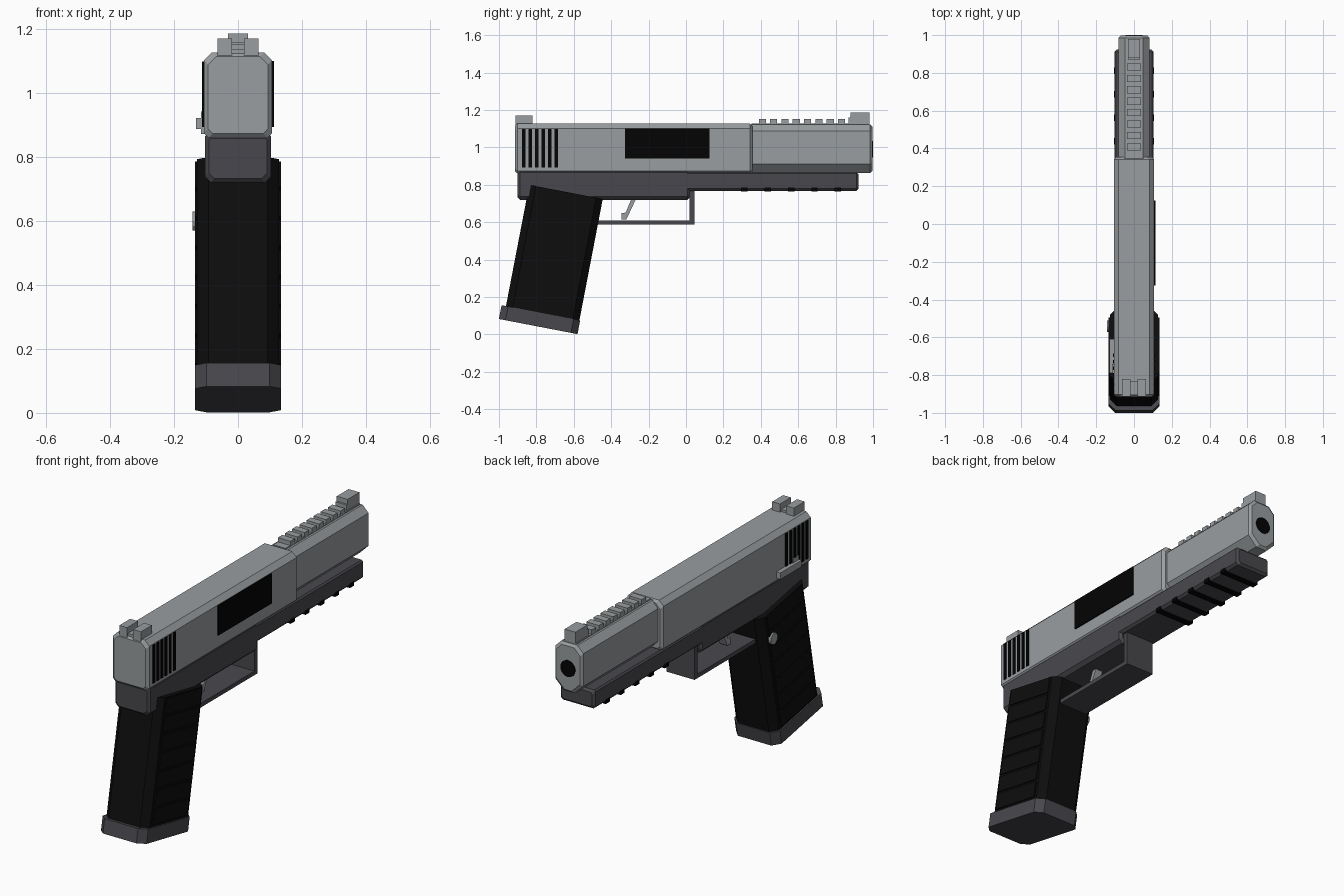
import bpy, bmesh, math
from mathutils import Matrix

if "Cube" in bpy.data.objects:
    bpy.data.objects.remove(bpy.data.objects["Cube"])


def material(name, rgb):
    m = bpy.data.materials.new(name)
    m.diffuse_color = (*rgb, 1)
    m.use_nodes = True
    m.node_tree.nodes["Principled BSDF"].inputs["Base Color"].default_value = m.diffuse_color
    return m


STEEL = material("steel grey", (0.32, 0.34, 0.35))
FRAME = material("dark grey", (0.066, 0.064, 0.074))
GRIP = material("grip black", (0.004, 0.004, 0.004))
BLACK = material("cut black", (0.001, 0.001, 0.001))


def finish(name, bm, mat, matrix=None):
    bmesh.ops.recalc_face_normals(bm, faces=bm.faces)
    if matrix:
        bm.transform(matrix)
    mesh = bpy.data.meshes.new(name)
    bm.to_mesh(mesh)
    bm.free()
    mesh.materials.append(mat)
    ob = bpy.data.objects.new(name, mesh)
    bpy.context.collection.objects.link(ob)
    return ob


def box(name, x, y, z, mat, bevel=0, upright_only=False, matrix=None):
    bm = bmesh.new()
    bmesh.ops.create_cube(bm, size=1)
    for v in bm.verts:
        for i, (lo, hi) in enumerate((x, y, z)):
            v.co[i] = hi if v.co[i] > 0 else lo
    if bevel:
        edges = [e for e in bm.edges if not upright_only
                 or abs(e.verts[0].co.z - e.verts[1].co.z) > 1e-5]
        bmesh.ops.bevel(bm, geom=edges, offset=bevel, segments=1, affect='EDGES')
    return finish(name, bm, mat, matrix)


def bar(name, w, z0, z1, y0, y1, top, bottom, end, mat):
    """Eight-sided bar along y with chamfered ends."""
    bm = bmesh.new()
    rings = []
    for y, e in ((y0, end), (y0 + end, 0), (y1 - end, 0), (y1, end)):
        a, lo, hi = w - e, z0 + e, z1 - e
        half = [(a - bottom, lo), (a, lo + bottom), (a, hi - top), (a - top, hi)]
        pts = half + [(-px, pz) for px, pz in reversed(half)]
        rings.append([bm.verts.new((px, y, pz)) for px, pz in pts])
    for r, s in zip(rings, rings[1:]):
        for i in range(8):
            j = (i + 1) % 8
            bm.faces.new((r[i], r[j], s[j], s[i]))
    bm.faces.new(rings[0])
    bm.faces.new(rings[-1])
    return finish(name, bm, mat)


def prism(name, w, pts, mat):
    """Side profile (y, z) extruded across x."""
    bm = bmesh.new()
    face = bm.faces.new([bm.verts.new((-w, y, z)) for y, z in pts])
    out = bmesh.ops.extrude_face_region(bm, geom=[face])
    for v in out["geom"]:
        if isinstance(v, bmesh.types.BMVert):
            v.co.x = w
    return finish(name, bm, mat)


def disc(name, r, depth, sides, matrix, mat):
    bm = bmesh.new()
    bmesh.ops.create_cone(bm, cap_ends=True, segments=sides, radius1=r,
                          radius2=r, depth=depth)
    return finish(name, bm, mat, matrix)


# Slide and narrower front section
bar("slide", 0.107, 0.86, 1.127, -0.915, 0.355, 0.026, 0.015, 0.013, STEEL)
bar("slide_front", 0.083, 0.862, 1.122, 0.33, 0.997, 0.035, 0.05, 0.012, STEEL)
disc("muzzle_hole", 0.044, 0.01, 20,
     Matrix.Translation((0, 0.995, 0.99)) @ Matrix.Rotation(math.pi / 2, 4, 'X'), BLACK)

# Top rib and sights
box("rib_base", (-0.037, 0.037), (0.35, 0.98), (1.1, 1.128), STEEL)
for i in range(8):
    y = 0.408 + i * 0.0605
    box("rib_tooth", (-0.037, 0.037), (y - 0.019, y + 0.019), (1.12, 1.151), STEEL)
box("front_sight", (-0.032, 0.032), (0.88, 0.98), (1.12, 1.186), STEEL)
box("front_sight_step", (-0.032, 0.032), (0.87, 0.89), (1.12, 1.16), STEEL)
for s in (-1, 1):
    box("rear_sight", sorted((s * 0.018, s * 0.064)), (-0.912, -0.82), (1.11, 1.171), STEEL)
box("rear_sight_base", (-0.03, 0.03), (-0.905, -0.83), (1.11, 1.138), STEEL)

# Ejection port and slide grooves
box("ejection_port", (0.105, 0.113), (-0.325, 0.125), (0.94, 1.1), BLACK)
for s in (-1, 1):
    for i in range(6):
        y = -0.867 + i * 0.0345
        box("slide_groove", sorted((s * 0.105, s * 0.112)), (y - 0.009, y + 0.009),
            (0.893, 1.098), BLACK)

# Frame, dust cover and rail slots
bar("frame", 0.103, 0.72, 0.87, -0.9, 0.02, 0.005, 0.018, 0.012, FRAME)
bar("dust_cover", 0.103, 0.768, 0.868, -0.1, 0.923, 0.008, 0.012, 0.012, FRAME)
for i in range(5):
    y = 0.312 + i * 0.125
    box("rail_slot", (-0.106, 0.106), (y - 0.017, y + 0.017), (0.764, 0.785), BLACK)

# Trigger guard and trigger
box("guard_bottom", (-0.083, 0.083), (-0.52, 0.046), (0.588, 0.61), FRAME)
box("guard_post", (-0.083, 0.083), (0.02, 0.046), (0.588, 0.78), FRAME)
prism("trigger", 0.022, [(-0.265, 0.73), (-0.29, 0.73), (-0.322, 0.652), (-0.346, 0.648),
                         (-0.346, 0.614), (-0.318, 0.616)], STEEL)

# Raked grip with side ridges and magazine base
tilt = Matrix.Translation((0, -0.704, 0.437)) @ Matrix.Rotation(-0.19, 4, 'X')
box("grip", (-0.128, 0.128), (-0.2, 0.2), (-0.331, 0.331), GRIP, 0.036, True, tilt)
for s in (-1, 1):
    for i in range(7):
        z = -0.275 + i * 0.0935
        box("grip_ridge", sorted((s * 0.12, s * 0.134)), (-0.15, 0.15),
            (z - 0.041, z + 0.041), GRIP, matrix=tilt)
box("magazine_base", (-0.135, 0.135), (-0.224, 0.204), (-0.404, -0.329), FRAME, 0.036, True, tilt)

# Left side controls
box("safety_lever", (-0.131, -0.1), (-0.79, -0.61), (0.887, 0.922), STEEL)
box("safety_tab", (-0.116, -0.1), (-0.79, -0.74), (0.872, 0.942), STEEL)
disc("release_button", 0.03, 0.03, 12,
     Matrix.Translation((-0.128, -0.542, 0.6)) @ Matrix.Rotation(math.pi / 2, 4, 'Y'), STEEL)
